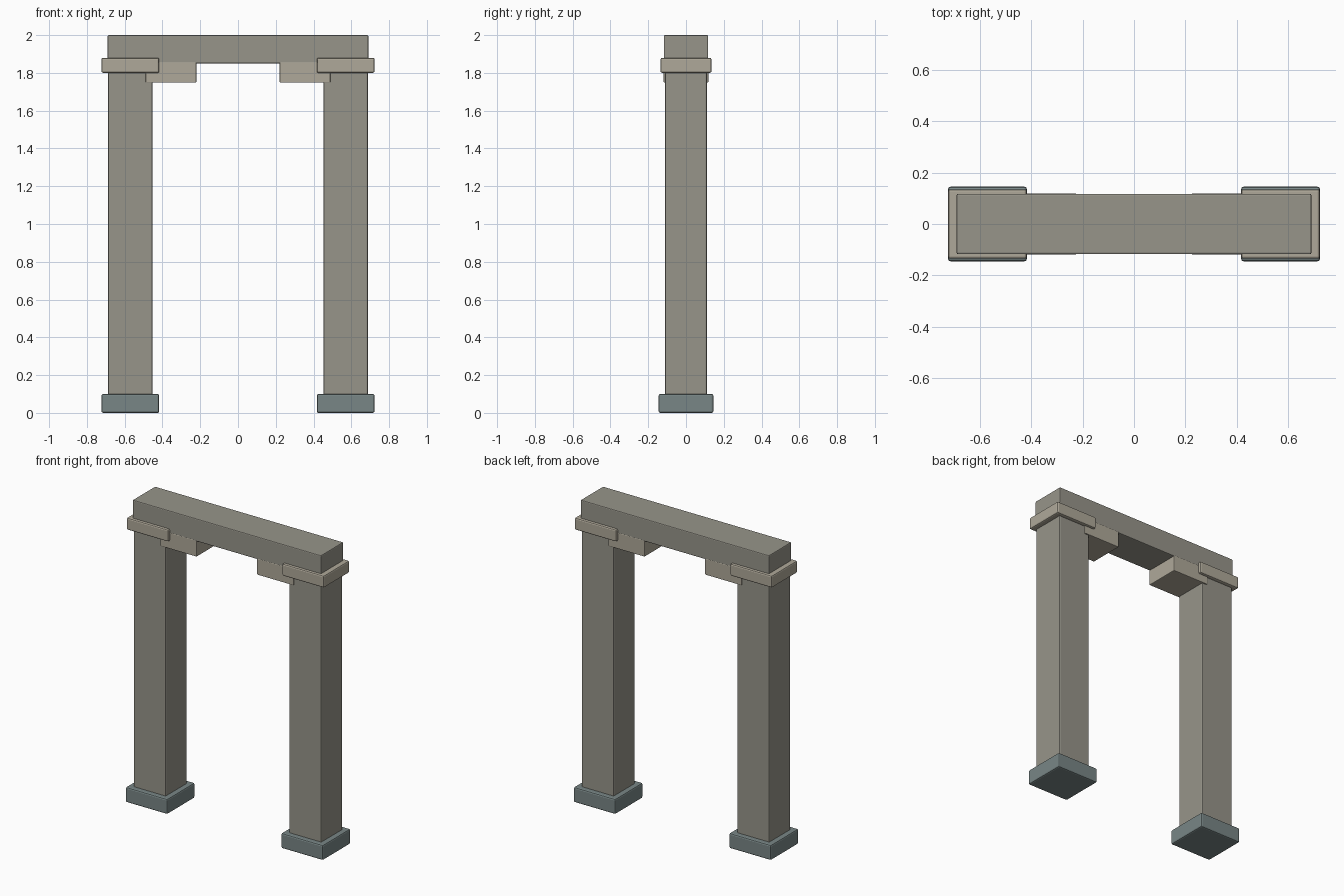
import bpy

if "Cube" in bpy.data.objects:
    bpy.data.objects.remove(bpy.data.objects["Cube"])


def material(name, rgb):
    m = bpy.data.materials.new(name)
    m.diffuse_color = (*rgb, 1)
    m.use_nodes = True
    m.node_tree.nodes["Principled BSDF"].inputs["Base Color"].default_value = m.diffuse_color
    return m


stone = material("grey_stone", (0.31, 0.30, 0.255))
pale = material("pale_stone", (0.43, 0.395, 0.32))
slate = material("slate", (0.19, 0.24, 0.24))


def block(name, x, z0, z1, width, depth, mat, bevel):
    """Box centred on y = 0, spanning z0..z1, with softened edges."""
    bpy.ops.mesh.primitive_cube_add(size=1, location=(x, 0, (z0 + z1) / 2))
    ob = bpy.context.object
    ob.name = name
    ob.scale = (width, depth, z1 - z0)
    bpy.ops.object.transform_apply(location=False, rotation=False, scale=True)
    ob.data.materials.append(mat)
    mod = ob.modifiers.new("edge_bevel", 'BEVEL')
    mod.width = bevel
    mod.segments = 2
    return ob


# Lintel across the top
block("lintel", 0, 1.85, 2.0, 1.38, 0.235, stone, 0.006)

# Posts with plinths, capitals and corbels on both sides
for side, s in (("left", -1), ("right", 1)):
    block(side + "_plinth", s * 0.57, 0.0, 0.10, 0.306, 0.29, slate, 0.009)
    block(side + "_post", s * 0.57, 0.05, 1.86, 0.236, 0.222, stone, 0.007)
    block(side + "_capital", s * 0.57, 1.80, 1.88, 0.306, 0.27, pale, 0.009)
    block(side + "_corbel", s * 0.355, 1.748, 1.858, 0.268, 0.236, pale, 0.005)
